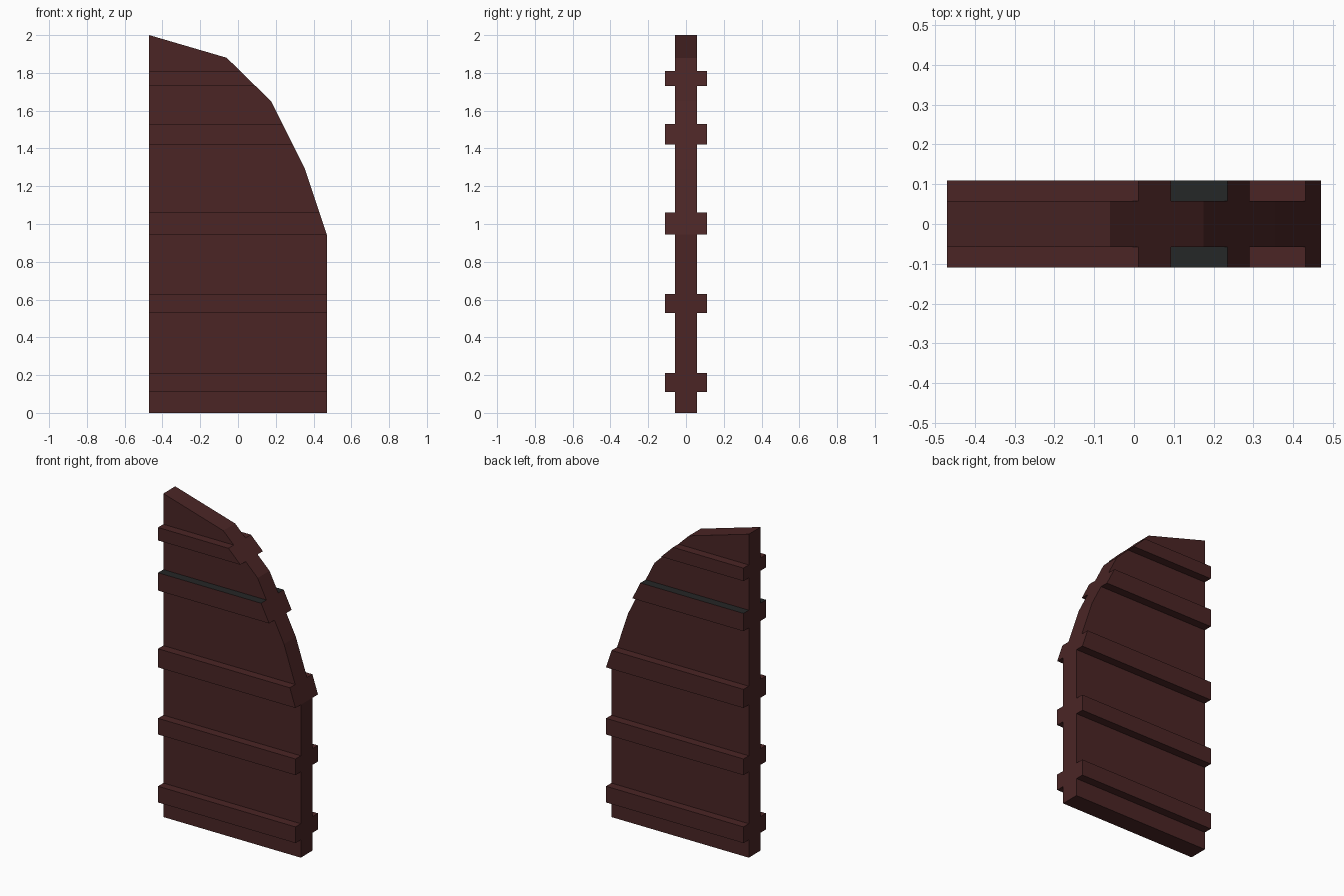
import bpy, bmesh
from mathutils import Vector

if "Cube" in bpy.data.objects:
    bpy.data.objects.remove(bpy.data.objects["Cube"])


def material(name, colour):
    m = bpy.data.materials.new(name)
    m.diffuse_color = (*colour, 1)
    m.use_nodes = True
    m.node_tree.nodes["Principled BSDF"].inputs["Base Color"].default_value = m.diffuse_color
    return m


brown = material("dark_red_wood", (0.069, 0.0185, 0.0185))
grey = material("dark_grey", (0.0185, 0.0200, 0.0200))

PANEL_Y, RIB_Y = 0.058, 0.11
OUTLINE = [(-0.47, 0), (0.47, 0), (0.47, 0.945), (0.355, 1.29),
           (0.175, 1.65), (-0.06, 1.88), (-0.47, 2.0)]
BANDS = [(0.11, 0.21), (0.53, 0.63), (0.945, 1.06), (1.42, 1.53), (1.73, 1.81)]

# Door leaf: half-arch outline extruded through its thickness
bm = bmesh.new()
face = bm.faces.new([bm.verts.new((x, -PANEL_Y, z)) for x, z in OUTLINE])
ext = bmesh.ops.extrude_face_region(bm, geom=[face], use_keep_orig=True)
new_verts = [v for v in ext["geom"] if isinstance(v, bmesh.types.BMVert)]
bmesh.ops.translate(bm, verts=new_verts, vec=(0, 2 * PANEL_Y, 0))
bmesh.ops.recalc_face_normals(bm, faces=bm.faces[:])

# Cut the leaf at the edges of every cross batten
for z in [z for band in BANDS for z in band]:
    bmesh.ops.bisect_plane(bm, geom=bm.verts[:] + bm.edges[:] + bm.faces[:],
                           dist=1e-4, plane_co=(0, 0, z), plane_no=(0, 0, 1))

# Raise the battens on the front and back
bm.normal_update()
for low, high in BANDS:
    for side in (-1, 1):
        faces = [f for f in bm.faces if f.normal.y * side > 0.9
                 and low < f.calc_center_median().z < high]
        ext = bmesh.ops.extrude_face_region(bm, geom=faces)
        verts = [v for v in ext["geom"] if isinstance(v, bmesh.types.BMVert)]
        bmesh.ops.translate(bm, verts=verts, vec=Vector((0, side * (RIB_Y - PANEL_Y), 0)))
        bmesh.ops.delete(bm, geom=[f for f in faces if f.is_valid], context="FACES")
        bm.normal_update()
bmesh.ops.recalc_face_normals(bm, faces=bm.faces[:])

# Grey upper ledge on the fourth batten
bm.normal_update()
for f in bm.faces:
    if f.normal.z > 0.95 and abs(f.calc_center_median().z - BANDS[3][1]) < 0.01:
        f.material_index = 1

mesh = bpy.data.meshes.new("door_leaf")
bm.to_mesh(mesh)
bm.free()
mesh.materials.append(brown)
mesh.materials.append(grey)
door = bpy.data.objects.new("door_leaf", mesh)
bpy.context.collection.objects.link(door)
